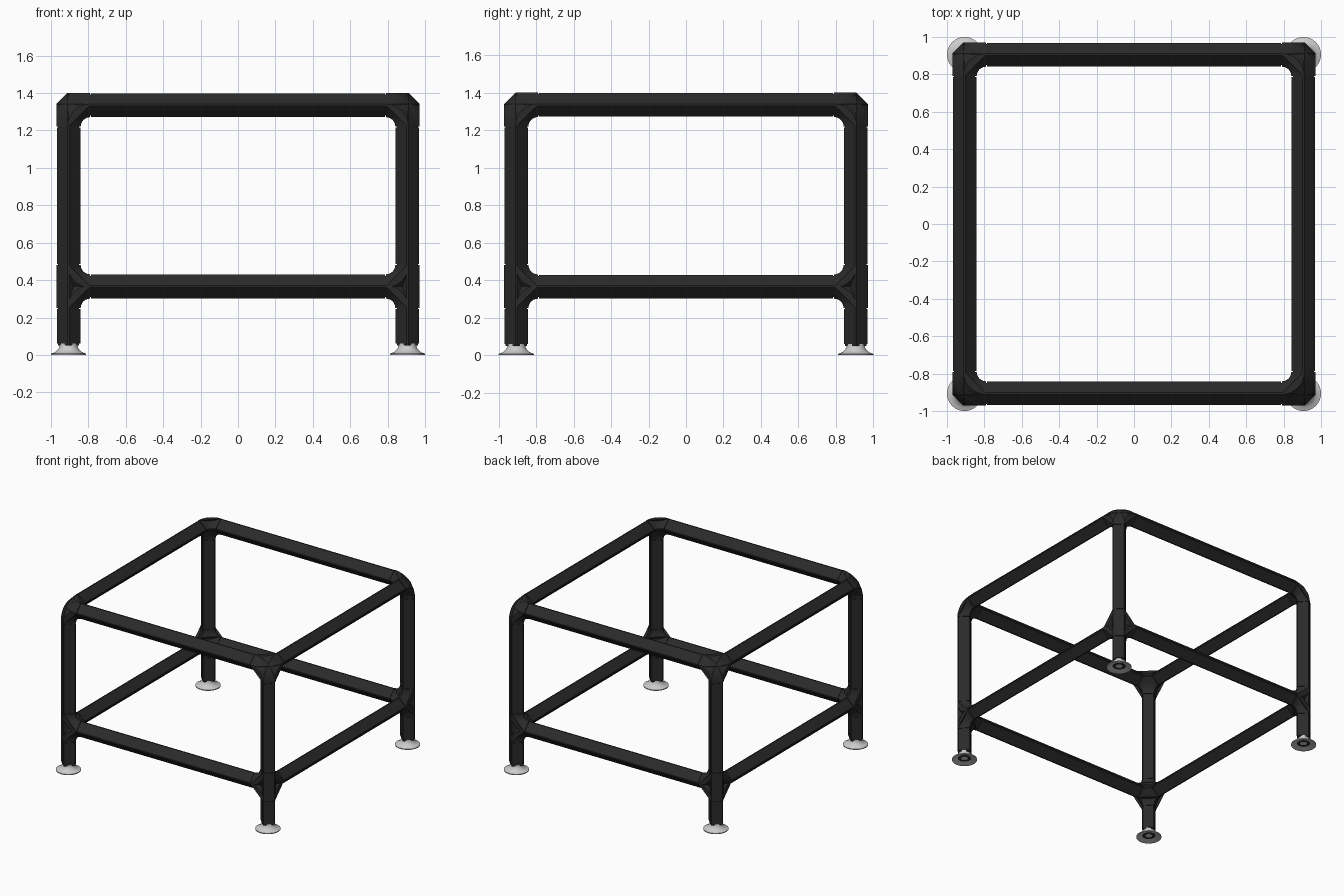
import bpy, bmesh, math
from mathutils import Vector

if "Cube" in bpy.data.objects:
    bpy.data.objects.remove(bpy.data.objects["Cube"])

P = 0.906                  # distance of the tube centre lines from the middle
TOP, LOW = 1.336, 0.366    # heights of the two rails
BEND = 0.115               # centre-line radius of the connector elbows
R_FIT, R_TUBE, R_CORE = 0.065, 0.063, 0.057
GAP = 0.005
STEPS = 8
X, Y, Z = Vector((1, 0, 0)), Vector((0, 1, 0)), Vector((0, 0, 1))


def material(name, value):
    m = bpy.data.materials.new(name)
    m.use_nodes = True
    colour = (value, value, value, 1)
    m.diffuse_color = colour
    bsdf = m.node_tree.nodes["Principled BSDF"]
    bsdf.inputs["Base Color"].default_value = colour
    bsdf.inputs["Roughness"].default_value = 0.6
    return m


BLACK = material("matte black", 0.023)
GREY = material("light grey", 0.6)


def finish(name, bm, mats):
    bmesh.ops.recalc_face_normals(bm, faces=bm.faces)
    mesh = bpy.data.meshes.new(name)
    bm.to_mesh(mesh)
    bm.free()
    for m in mats:
        mesh.materials.append(m)
    obj = bpy.data.objects.new(name, mesh)
    bpy.context.collection.objects.link(obj)
    bpy.ops.object.select_all(action="DESELECT")
    obj.select_set(True)
    bpy.context.view_layer.objects.active = obj
    bpy.ops.object.shade_smooth_by_angle(angle=math.radians(30))
    return obj


def loft(bm, rings):
    """Skin closed rings of points and cap both ends; returns the side bands."""
    loops = [[bm.verts.new(p) for p in ring] for ring in rings]
    bands = []
    for a, b in zip(loops, loops[1:]):
        n = len(a)
        bands.append([bm.faces.new((a[i], a[(i + 1) % n], b[(i + 1) % n], b[i]))
                      for i in range(n)])
    bm.faces.new(loops[0])
    bm.faces.new(loops[-1])
    return bands


def diamond(centre, a, b, r):
    """Square section standing on its corner, with the corners just cut."""
    c = 0.005
    pts = []
    for u, v in ((a, b), (b, -a), (-a, -b), (-b, a)):
        pts += [centre + u * r - v * c, centre + u * r + v * c]
    # order by angle so the outline runs round once
    pts.sort(key=lambda p: math.atan2((p - centre).dot(b), (p - centre).dot(a)))
    return pts


def straight(bm, start, end, a, b, r):
    loft(bm, [diamond(start, a, b, r), diamond(end, a, b, r)])


def bar(name, start, end, a, b):
    """Tube between two connectors, with a thin core that leaves grooves."""
    bm = bmesh.new()
    d = (end - start).normalized()
    straight(bm, start + d * GAP, end - d * GAP, a, b, R_TUBE)
    straight(bm, start - d * GAP, end + d * GAP, a, b, R_CORE)
    return finish(name, bm, [BLACK])


def corner(bm, origin, arms):
    """Three elbows joining three arms, plus a filled outer corner."""
    shell = []
    for i in range(3):
        u, v, w = arms[i], arms[(i + 1) % 3], arms[(i + 2) % 3]
        centre = origin + (u + v) * BEND
        rings = []
        for s in range(STEPS + 1):
            t = math.pi / 2 * s / STEPS
            d = -(u * math.cos(t) + v * math.sin(t))
            mid = centre + d * BEND
            rings.append(diamond(mid, d, w, R_FIT))
            shell += [mid + d * R_FIT, mid - w * R_FIT]
        loft(bm, rings)
    verts = [bm.verts.new(p) for p in shell]
    bmesh.ops.remove_doubles(bm, verts=verts, dist=0.0001)
    verts = [v for v in verts if v.is_valid]
    bmesh.ops.convex_hull(bm, input=verts)
    loose = [v for v in bm.verts if not v.link_faces]
    bmesh.ops.delete(bm, geom=loose, context="VERTS")


def foot(name, x, y):
    """Flared levelling foot with a dark ring in its underside."""
    profile = [(0.046, 0.062), (0.047, 0.05), (0.052, 0.036), (0.061, 0.024),
               (0.074, 0.014), (0.094, 0.007), (0.094, 0), (0.086, 0),
               (0.05, 0.014), (0.026, 0.014)]
    n = 32
    rings = [[Vector((x + r * math.cos(2 * math.pi * k / n),
                      y + r * math.sin(2 * math.pi * k / n), z))
              for k in range(n)] for r, z in profile]
    bm = bmesh.new()
    bands = loft(bm, rings)
    for f in bands[-1]:
        f.material_index = 1
    finish(name, bm, [GREY, BLACK])


# Connectors, legs and feet at each corner
for sx, side in ((1, "left"), (-1, "right")):
    for sy, end in ((-1, "front"), (1, "back")):
        tag = end + "_" + side
        base = Vector((sx * P, sy * P, 0))
        inward = [X * -sx, Y * -sy]

        bm = bmesh.new()
        corner(bm, base + Z * TOP, inward + [-Z])
        finish("top_connector_" + tag, bm, [BLACK])

        bm = bmesh.new()
        low = base + Z * LOW
        corner(bm, low, inward + [Z])
        corner(bm, low, inward + [-Z])
        straight(bm, low - Z * BEND, low + Z * BEND, X, Y, R_FIT)
        finish("lower_connector_" + tag, bm, [BLACK])

        bar("upper_leg_" + tag, low + Z * BEND, base + Z * (TOP - BEND), X, Y)
        bar("lower_leg_" + tag, base + Z * 0.055, low - Z * BEND, X, Y)
        foot("foot_" + tag, base.x, base.y)

# Horizontal rails at both heights
half = P - BEND
for level, z in (("top", TOP), ("lower", LOW)):
    for s, end, side in ((-1, "front", "right"), (1, "back", "left")):
        mid = Y * s * P + Z * z
        bar(f"{level}_rail_{end}", mid - X * half, mid + X * half, Y, Z)
        mid = X * s * P + Z * z
        bar(f"{level}_rail_{side}", mid - Y * half, mid + Y * half, X, Z)
